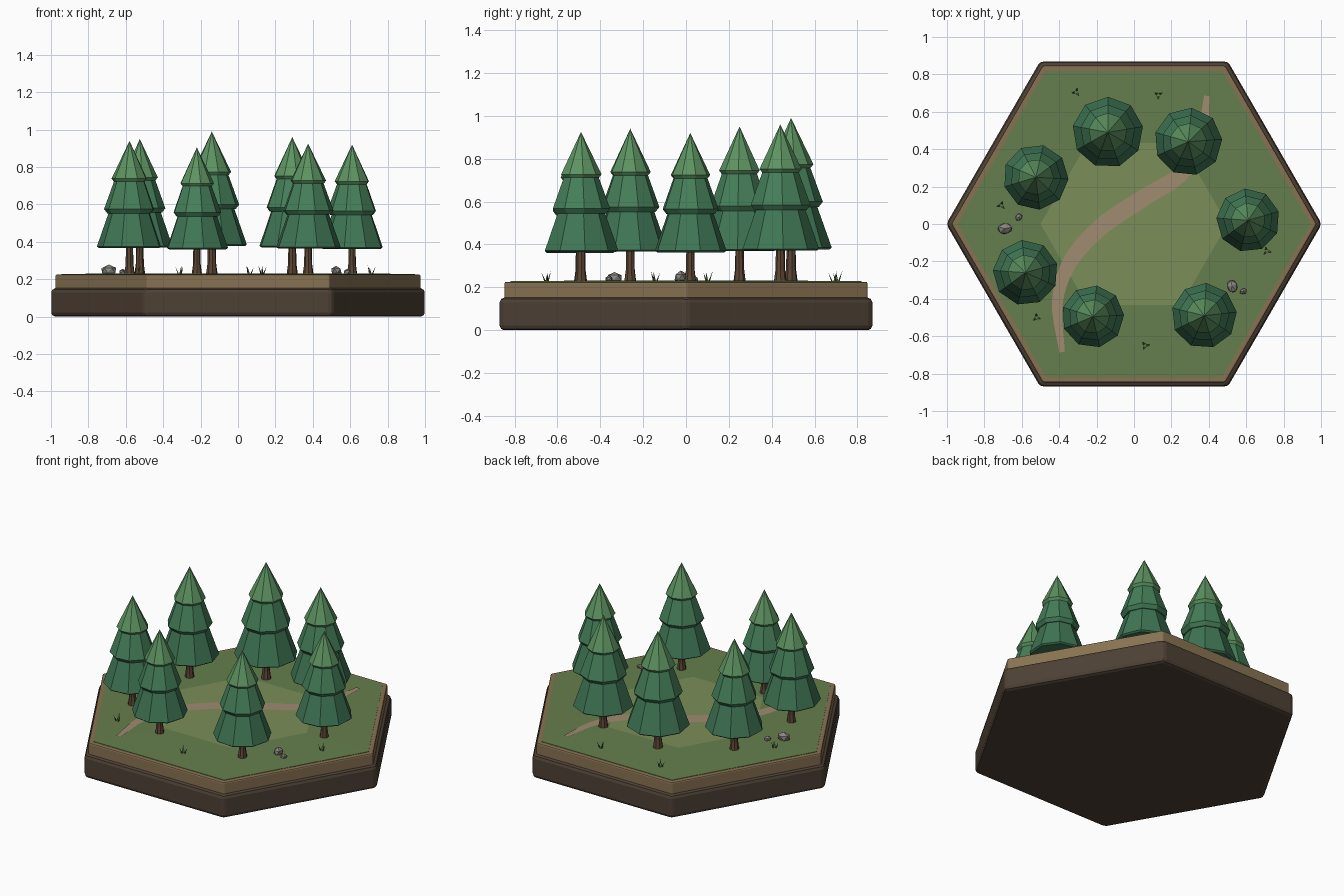
import bpy, bmesh, math, random
from mathutils import Vector, Matrix

if "Cube" in bpy.data.objects:
    bpy.data.objects.remove(bpy.data.objects["Cube"])

random.seed(4)
GROUND = 0.23


def material(name, rgb):
    m = bpy.data.materials.new(name)
    m.diffuse_color = (*rgb, 1)
    m.use_nodes = True
    m.node_tree.nodes["Principled BSDF"].inputs["Base Color"].default_value = m.diffuse_color
    return m


SOIL = material("soil", (0.075, 0.052, 0.035))
EARTH = material("earth", (0.25, 0.17, 0.085))
GRASS = material("grass", (0.13, 0.21, 0.075))
CLEARING = material("clearing", (0.20, 0.27, 0.10))
PATH = material("path", (0.35, 0.26, 0.16))
BARK = material("bark", (0.11, 0.06, 0.035))
LEAF = [material("leaf_low", (0.05, 0.18, 0.09)),
        material("leaf_mid", (0.06, 0.21, 0.10)),
        material("leaf_top", (0.11, 0.29, 0.12))]
STONE = material("stone", (0.25, 0.24, 0.22))
BLADE = material("blade", (0.10, 0.17, 0.05))


def finish(bm, name, mats):
    bmesh.ops.recalc_face_normals(bm, faces=bm.faces)
    me = bpy.data.meshes.new(name)
    bm.to_mesh(me)
    bm.free()
    for m in mats:
        me.materials.append(m)
    ob = bpy.data.objects.new(name, me)
    bpy.context.collection.objects.link(ob)
    return ob


def lathe(bm, profile, sides, x=0, y=0, turn=0.0, mat=0):
    """Faceted solid from (radius, z) rings, capped at both ends."""
    rings = []
    for r, z in profile:
        n = 1 if r == 0 else sides
        rings.append([bm.verts.new((x + r * math.cos(turn + math.tau * i / sides),
                                    y + r * math.sin(turn + math.tau * i / sides), z))
                      for i in range(n)])
    faces = []
    for a, b in zip(rings, rings[1:]):
        for i in range(sides):
            j = (i + 1) % sides
            if len(b) == 1:
                faces.append(bm.faces.new((a[i], a[j], b[0])))
            else:
                faces.append(bm.faces.new((a[i], a[j], b[j], b[i])))
    for ring in (rings[0], rings[-1]):
        if len(ring) > 2:
            faces.append(bm.faces.new(ring))
    for f in faces:
        f.material_index = mat


# Hexagonal base layers
def slab(name, radius, z0, z1, mat, bevel):
    bm = bmesh.new()
    lathe(bm, [(radius, z0), (radius, z1)], 6)
    ob = finish(bm, name, [mat])
    mod = ob.modifiers.new("bevel", "BEVEL")
    mod.width, mod.segments = bevel, 2
    return ob


slab("soil_base", 1.004, 0, 0.152, SOIL, 0.022)
slab("earth_rim", 0.977, 0.12, 0.226, EARTH, 0.008)

# Grass top with a lighter, barely raised clearing
bm = bmesh.new()
lathe(bm, [(0.945, 0.19), (0.945, 0.2285), (0.5, 0.232)], 6)
bm.faces.ensure_lookup_table()
bm.faces[-1].material_index = 1
finish(bm, "grass_top", [GRASS, CLEARING])

# Winding path: ribbon along a smooth curve
pts = [Vector(p) for p in [(-.385, -.685), (-.41, -.42), (-.34, -.20), (-.17, -.01),
                           (.06, .145), (.25, .265), (.355, .44), (.39, .685)]]
ends = [2 * pts[0] - pts[1]] + pts + [2 * pts[-1] - pts[-2]]
line = []
for k in range(len(pts) - 1):
    p0, p1, p2, p3 = ends[k:k + 4]
    for s in range(5):
        t = s / 5
        line.append(0.5 * (2 * p1 + (p2 - p0) * t + (2 * p0 - 5 * p1 + 4 * p2 - p3) * t * t
                           + (3 * p1 - p0 - 3 * p2 + p3) * t ** 3))
line.append(pts[-1])
bm = bmesh.new()
prev = None
for i, p in enumerate(line):
    d = (line[min(i + 1, len(line) - 1)] - line[max(i - 1, 0)]).normalized()
    w = 0.015 + 0.032 * math.sin(math.pi * i / (len(line) - 1))
    n = Vector((-d.y, d.x)) * w
    row = [bm.verts.new((*(p + n), 0.234)), bm.verts.new((*(p - n), 0.234))]
    if prev:
        bm.faces.new((prev[0], prev[1], row[1], row[0]))
    prev = row
finish(bm, "path", [PATH])

# Pine trees: x, y, tip height, skirt radius
TREES = [(-.14, .49, .99, .190), (.29, .44, .96, .182), (.61, .02, .92, .170),
         (.375, -.49, .925, .175), (-.22, -.495, .905, .167),
         (-.58, -.26, .94, .175), (-.525, .25, .95, .175)]
for n, (x, y, top, R) in enumerate(TREES, 1):
    h = (top - GROUND) / 0.71
    turn = random.uniform(0, 0.7)

    def ring(r, z):
        return (r * R, GROUND + z * h)

    bm = bmesh.new()
    lathe(bm, [ring(.17, -.01), ring(.125, .05), ring(.11, .17)], 8, x, y, turn)
    finish(bm, f"trunk_{n}", [BARK])
    bm = bmesh.new()
    lathe(bm, [ring(.94, .137), ring(1, .145), ring(.60, .345)], 9, x, y, turn, 0)
    lathe(bm, [ring(.68, .322), ring(.78, .345), ring(.45, .505)], 9, x, y, turn, 1)
    lathe(bm, [ring(.46, .488), ring(.55, .508), ring(0, .71)], 9, x, y, turn, 2)
    finish(bm, f"foliage_{n}", LEAF)

# Rocks: flattened, roughened low-poly stones
for n, (x, y, r, a) in enumerate([(-.69, -.025, .042, .2), (-.615, .037, .023, 1),
                                  (.525, -.333, .037, 1.8), (.585, -.36, .022, .5)], 1):
    bm = bmesh.new()
    bmesh.ops.create_icosphere(bm, subdivisions=1, radius=r)
    for v in bm.verts:
        v.co *= random.uniform(.9, 1.08)
    bm.transform(Matrix.Translation((x, y, GROUND + r * .4)) @ Matrix.Rotation(a, 4, "Z")
                 @ Matrix.Diagonal((1, .8, .72, 1)))
    finish(bm, f"rock_{n}", [STONE])

# Grass tufts: three leaning blades each
for n, (x, y) in enumerate([(-.31, .705), (.13, .69), (-.71, .10), (.71, -.145),
                            (-.52, -.50), (.06, -.65)], 1):
    bm = bmesh.new()
    a0 = random.uniform(0, math.tau)
    for k in range(3):
        a = a0 + k * math.tau / 3
        d = Vector((math.cos(a), math.sin(a), 0))
        s = Vector((-d.y, d.x, 0)) * .007
        c = Vector((x, y, GROUND - .003)) + d * .006
        base = [bm.verts.new(c + s), bm.verts.new(c - s), bm.verts.new(c + d * .006)]
        tip = bm.verts.new(c + d * .02 + Vector((0, 0, .042 + .008 * (k == 0))))
        for i in range(3):
            bm.faces.new((base[i], base[(i + 1) % 3], tip))
        bm.faces.new(base)
    finish(bm, f"grass_tuft_{n}", [BLADE])
